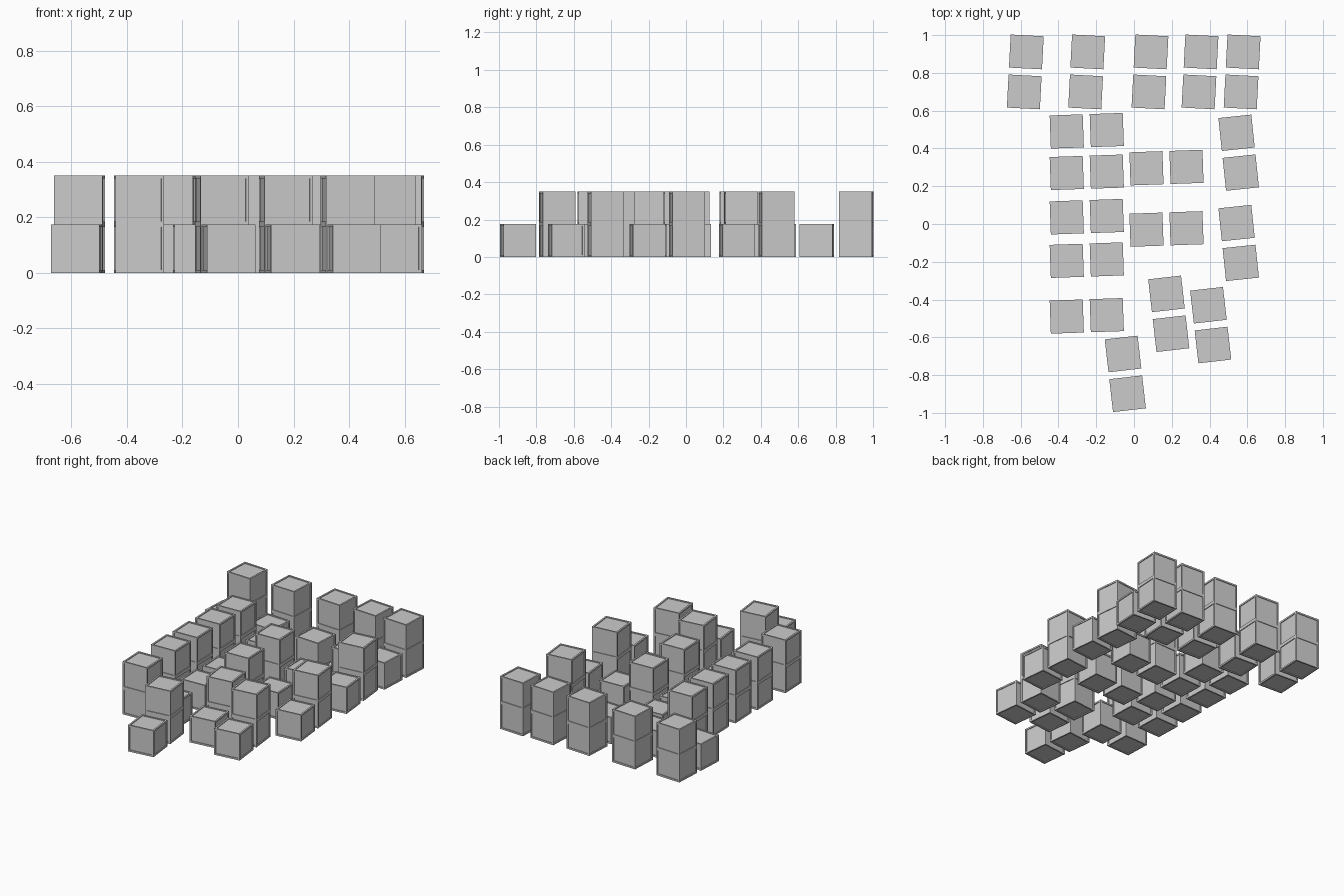
import bpy
import bmesh
from math import radians
from mathutils import Matrix, Vector

SIDE = 0.175
FRAME = 0.015
PITCH = 0.212

default_cube = bpy.data.objects.get("Cube")
if default_cube:
    bpy.data.objects.remove(default_cube, do_unlink=True)


def make_material(name, value):
    material = bpy.data.materials.new(name)
    material.use_nodes = True
    colour = (value, value, value, 1)
    material.diffuse_color = colour
    material.node_tree.nodes["Principled BSDF"].inputs["Base Color"].default_value = colour
    return material


def make_crate_mesh(material):
    """Cube with a raised edge frame and a sunken panel on every face."""
    bm = bmesh.new()
    bmesh.ops.create_cube(bm, size=SIDE, matrix=Matrix.Translation((0, 0, SIDE / 2)))
    bmesh.ops.inset_individual(bm, faces=bm.faces[:], thickness=FRAME, depth=0)
    panels = [face for face in bm.faces if min(e.calc_length() for e in face.edges) > SIDE / 2]
    for panel in panels:
        # Straight walls from the frame down to the panel
        inner = bmesh.ops.extrude_discrete_faces(bm, faces=[panel])["faces"][0]
        bmesh.ops.translate(bm, verts=inner.verts[:], vec=inner.normal * -0.005)
    mesh = bpy.data.meshes.new("crate")
    bm.to_mesh(mesh)
    bm.free()
    mesh.materials.append(material)
    return mesh


crate_mesh = make_crate_mesh(make_material("light grey", 0.6))


def place_stack(group, x, y, angle, levels):
    """Put one crate, or two on top of each other, on the floor."""
    for level in range(levels):
        layer = "lower" if level == 0 else "upper"
        crate = bpy.data.objects.new(f"{group}_{layer}_crate", crate_mesh)
        crate.location = (x, y, level * SIDE)
        crate.rotation_euler.z = radians(angle)
        bpy.context.collection.objects.link(crate)


def place_pair(group, x, y, angle, direction, first_levels, second_levels):
    """Two neighbouring stacks that share one rotation."""
    step = Matrix.Rotation(radians(angle), 2) @ Vector(direction) * PITCH
    place_stack(group, x, y, angle, first_levels)
    place_stack(group, x + step.x, y + step.y, angle, second_levels)


FORWARD = (0, -1)
SIDEWAYS = (1, 0)

# Back rows: tall stacks behind, single crates before them
for x in (-0.57, -0.245, 0.09, 0.355, 0.578):
    place_pair("back_row", x, 0.911, -3, FORWARD, 2, 1)

# Right columns: tall stacks outside, single crates inside
for y in (0.49, 0.27, 0.035, -0.195, -0.49):
    place_pair("right_column", -0.356, y, 2, SIDEWAYS, 2, 1)

# Middle pairs
for y in (0.295, -0.03):
    place_pair("middle", 0.066, y, 2, SIDEWAYS, 2, 1)

# Left column
for y in (0.483, 0.005):
    place_pair("left_column", 0.543, y, 6, FORWARD, 2, 1)

# Front pairs
for x, y in ((0.172, -0.37), (0.394, -0.43), (-0.058, -0.688)):
    place_pair("front", x, y, 6.5, FORWARD, 2, 1)
